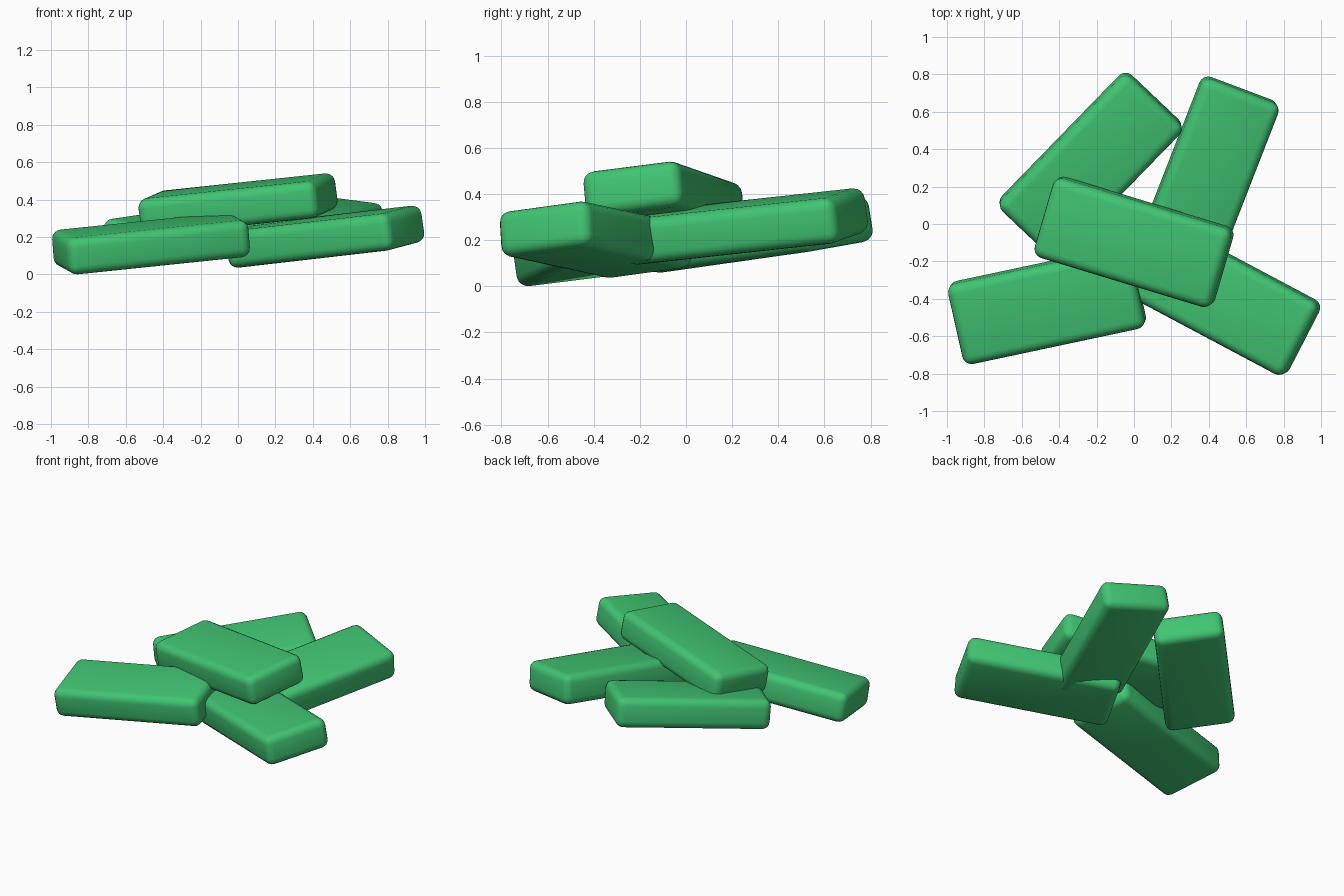
import bpy, bmesh, math

if "Cube" in bpy.data.objects:
    bpy.data.objects.remove(bpy.data.objects["Cube"])

green = bpy.data.materials.new("leaf_green")
green.diffuse_color = (0.052, 0.56, 0.17, 1.0)
green.use_nodes = True
green.node_tree.nodes["Principled BSDF"].inputs["Base Color"].default_value = green.diffuse_color

LENGTH, WIDTH, THICK, ROUND = 1.0, 0.444, 0.2, 0.05
ROLL, PITCH = math.radians(7.0), math.radians(-5.8)


def slab(name, x, y, z, yaw):
    """Rounded slab, leaning slightly about its own axes, then turned by yaw."""
    bm = bmesh.new()
    bmesh.ops.create_cube(bm, size=1.0)
    bmesh.ops.scale(bm, vec=(LENGTH, WIDTH, THICK), verts=bm.verts)
    bmesh.ops.bevel(bm, geom=bm.edges[:], offset=ROUND, segments=4,
                    profile=0.5, affect='EDGES')
    for f in bm.faces:
        f.smooth = True
    mesh = bpy.data.meshes.new(name)
    bm.to_mesh(mesh)
    bm.free()
    mesh.materials.append(green)
    ob = bpy.data.objects.new(name, mesh)
    ob.location = (x, y, z)
    ob.rotation_euler = (ROLL, PITCH, math.radians(yaw))
    bpy.context.collection.objects.link(ob)


# Four slabs fanned out below, one resting on top
slab("front_left_slab", -0.465, -0.433, 0.166, 12.0)
slab("front_right_slab", 0.465, -0.392, 0.202, -28.0)
slab("back_left_slab", -0.232, 0.313, 0.224, 45.8)
slab("back_right_slab", 0.397, 0.255, 0.259, 68.7)
slab("top_slab", 0.0, -0.096, 0.375, -16.9)
